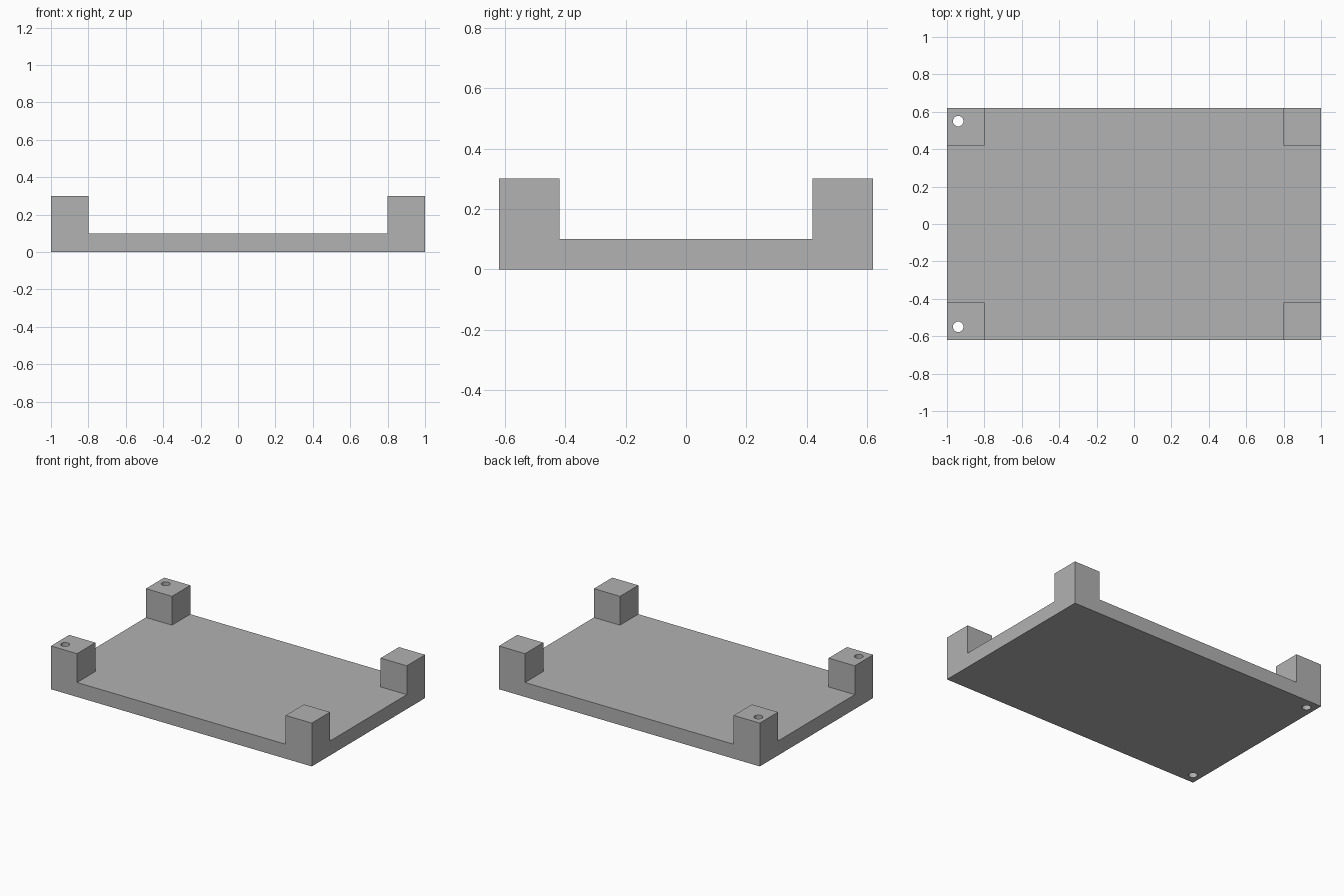
import bpy
import bmesh

HALF_X, HALF_Y = 1.0, 0.62
POST, PLATE_TOP, POST_TOP = 0.2, 0.1, 0.3

# Remove the default cube
default = bpy.data.objects.get("Cube")
if default:
    bpy.data.objects.remove(default, do_unlink=True)

# Single grey plastic material
grey = bpy.data.materials.new("plain_grey")
grey.use_nodes = True
color = (0.445, 0.445, 0.445, 1)
grey.diffuse_color = color
grey.node_tree.nodes["Principled BSDF"].inputs["Base Color"].default_value = color


def make_object(name, bm):
    bmesh.ops.recalc_face_normals(bm, faces=bm.faces[:])
    mesh = bpy.data.meshes.new(name)
    bm.to_mesh(mesh)
    bm.free()
    mesh.materials.append(grey)
    obj = bpy.data.objects.new(name, mesh)
    bpy.context.collection.objects.link(obj)
    return obj


# Base plate: a slab sliced at the post edges, with its corner faces raised
bm = bmesh.new()
bmesh.ops.create_cube(bm, size=1)
for v in bm.verts:
    v.co.x *= 2 * HALF_X
    v.co.y *= 2 * HALF_Y
    v.co.z = PLATE_TOP if v.co.z > 0 else 0
for axis, half in ((0, HALF_X), (1, HALF_Y)):
    for side in (-1, 1):
        point, normal = [0, 0, 0], [0, 0, 0]
        point[axis] = side * (half - POST)
        normal[axis] = 1
        bmesh.ops.bisect_plane(bm, geom=bm.verts[:] + bm.edges[:] + bm.faces[:],
                               plane_co=point, plane_no=normal)
bm.normal_update()
corners = []
for f in bm.faces:
    c = f.calc_center_median()
    if f.normal.z > 0.9 and abs(c.x) > HALF_X - POST and abs(c.y) > HALF_Y - POST:
        corners.append(f)
for f in corners:
    top = bmesh.ops.extrude_discrete_faces(bm, faces=[f])["faces"][0]
    for v in top.verts:
        v.co.z = POST_TOP
bmesh.ops.remove_doubles(bm, verts=bm.verts[:], dist=0.0001)
bmesh.ops.dissolve_limit(bm, angle_limit=0.01, verts=bm.verts[:], edges=bm.edges[:])
tray = make_object("corner_post_tray", bm)

# Screw holes straight through the two right-hand posts
for name, y in (("front_hole_cutter", -0.55), ("back_hole_cutter", 0.55)):
    bm = bmesh.new()
    bmesh.ops.create_cone(bm, cap_ends=True, segments=32, radius1=0.028,
                          radius2=0.028, depth=1)
    cutter = make_object(name, bm)
    cutter.location = (-0.94, y, 0.15)
    cutter.hide_render = True
    cutter.hide_viewport = True
    cutter.display_type = 'WIRE'
    cut = tray.modifiers.new(name, 'BOOLEAN')
    cut.operation = 'DIFFERENCE'
    cut.solver = 'EXACT'
    cut.object = cutter
